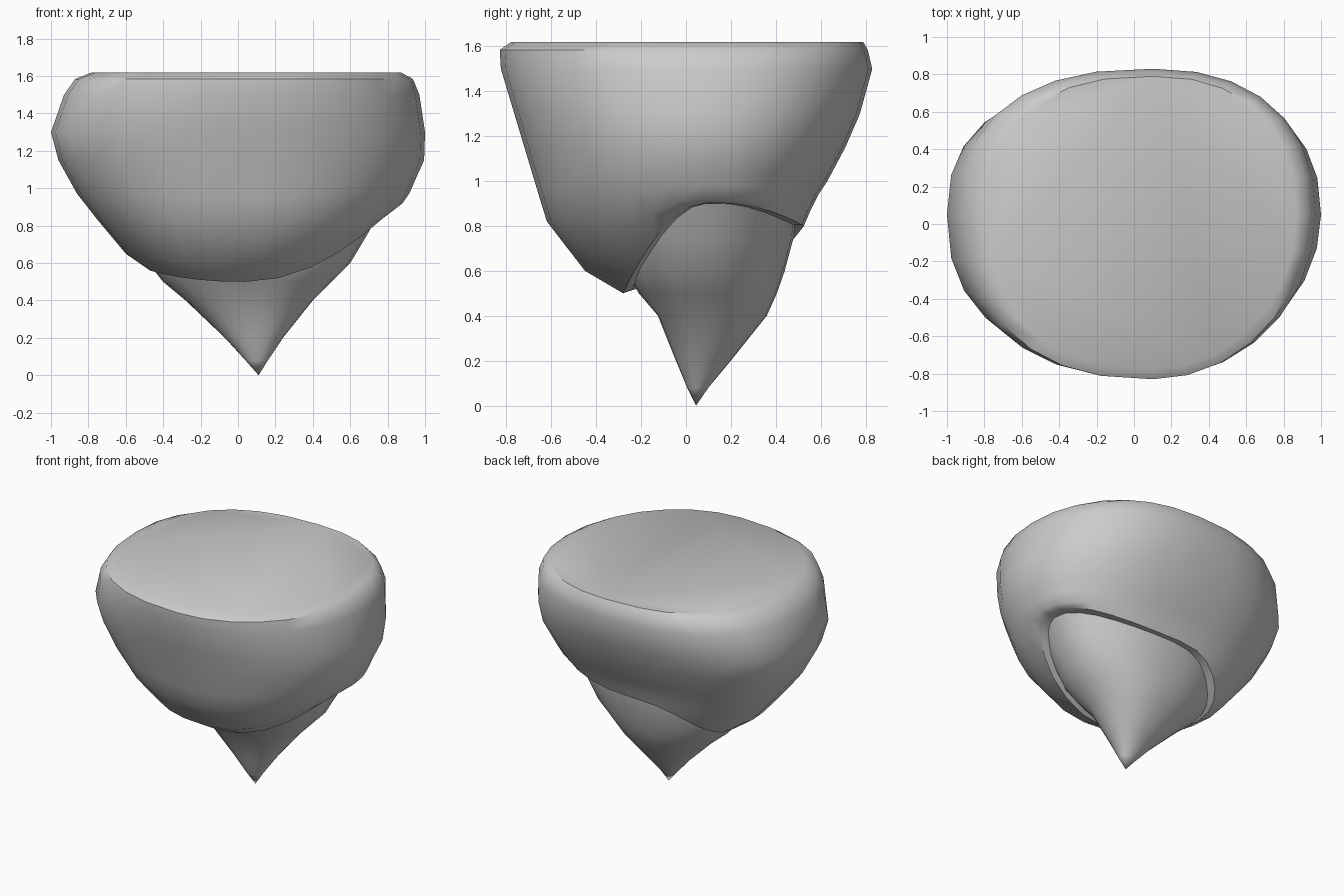
import bpy, bmesh, math

if "Cube" in bpy.data.objects:
    bpy.data.objects.remove(bpy.data.objects["Cube"])

SIDES = 28


def ring_points(ring, centre, powers):
    """Closed ring from right, back, left, front extents and their heights."""
    (rx, rz), (by, bz), (lx, lz), (fy, fz) = ring
    cx, cy = centre
    pts = []
    for i in range(SIDES):
        a = 2 * math.pi * i / SIDES
        c, s = math.cos(a), math.sin(a)
        n = powers[min(3, int(4 * i / SIDES))]
        ex, ez = (rx, rz) if c >= 0 else (lx, lz)
        ey, sz = (by, bz) if s >= 0 else (fy, fz)
        x = cx + (ex - cx) * abs(c) ** (2 / n)
        y = cy + (ey - cy) * abs(s) ** (2 / n)
        pts.append((x, y, ez * c * c + sz * s * s))
    return pts


def level(z, left, right, front, back):
    return [(right, z), (back, z), (left, z), (front, z)]


def loft(name, rings, centres, powers, bottom, cap_top):
    bm = bmesh.new()
    loops = [[bm.verts.new(p) for p in ring_points(r, c, powers)]
             for r, c in zip(rings, centres)]
    for lo, hi in zip(loops[1:], loops):
        for i in range(SIDES):
            j = (i + 1) % SIDES
            bm.faces.new((lo[i], lo[j], hi[j], hi[i]))
    if cap_top:
        bm.faces.new(loops[0])
    tip = bm.verts.new(bottom)
    last = loops[-1]
    for i in range(SIDES):
        bm.faces.new((tip, last[(i + 1) % SIDES], last[i]))
    bmesh.ops.recalc_face_normals(bm, faces=bm.faces[:])
    me = bpy.data.meshes.new(name)
    bm.to_mesh(me)
    bm.free()
    ob = bpy.data.objects.new(name, me)
    bpy.context.collection.objects.link(ob)
    bpy.ops.object.select_all(action='DESELECT')
    ob.select_set(True)
    bpy.context.view_layer.objects.active = ob
    bpy.ops.object.shade_smooth_by_angle(angle=math.radians(42))
    return ob


# Upper rock: flat top, bulging sides, tilted overhanging lip
upper = [
    level(1.62, -0.78, 0.87, -0.78, 0.79),
    level(1.585, -0.87, 0.935, -0.83, 0.81),
    level(1.50, -0.93, 0.97, -0.825, 0.83),
    level(1.30, -1.0, 1.0, -0.765, 0.775),
    level(1.15, -0.96, 0.995, -0.72, 0.71),
    [(0.95, 1.05), (0.63, 1.0), (-0.86, 0.97), (-0.66, 0.95)],
    [(0.92, 0.98), (0.59, 0.94), (-0.75, 0.83), (-0.62, 0.82)],
    [(0.88, 0.92), (0.555, 0.87), (-0.60, 0.65), (-0.45, 0.60)],
    [(0.84, 0.905), (0.525, 0.80), (-0.47, 0.56), (-0.28, 0.50)],
    [(0.80, 0.905), (0.49, 0.80), (-0.43, 0.58), (-0.24, 0.52)],
]
upper_centres = [(0.1, 0.05)] * 6 + [(0.09, 0.06), (0.06, 0.08),
                                     (0.04, 0.1), (0.04, 0.1)]
loft("upper_rock", upper, upper_centres, (2.3, 2.45, 2.4, 2.0),
     (0.1, 0.1, 0.86), True)

# Lower rock: pointed cone tucked under the lip
lower = [
    level(0.90, -0.56, 0.77, -0.32, 0.50),
    level(0.75, -0.55, 0.69, -0.31, 0.48),
    level(0.60, -0.48, 0.60, -0.27, 0.44),
    level(0.50, -0.40, 0.50, -0.21, 0.405),
    level(0.40, -0.28, 0.40, -0.125, 0.36),
    level(0.20, -0.07, 0.24, -0.045, 0.20),
    level(0.08, 0.04, 0.16, 0.005, 0.10),
]
lower_centres = [(0.1, 0.09)] * 4 + [(0.1, 0.1), (0.1, 0.07), (0.1, 0.05)]
loft("lower_rock", lower, lower_centres, (2.1, 2.1, 2.1, 2.2),
     (0.11, 0.045, 0.0), True)
